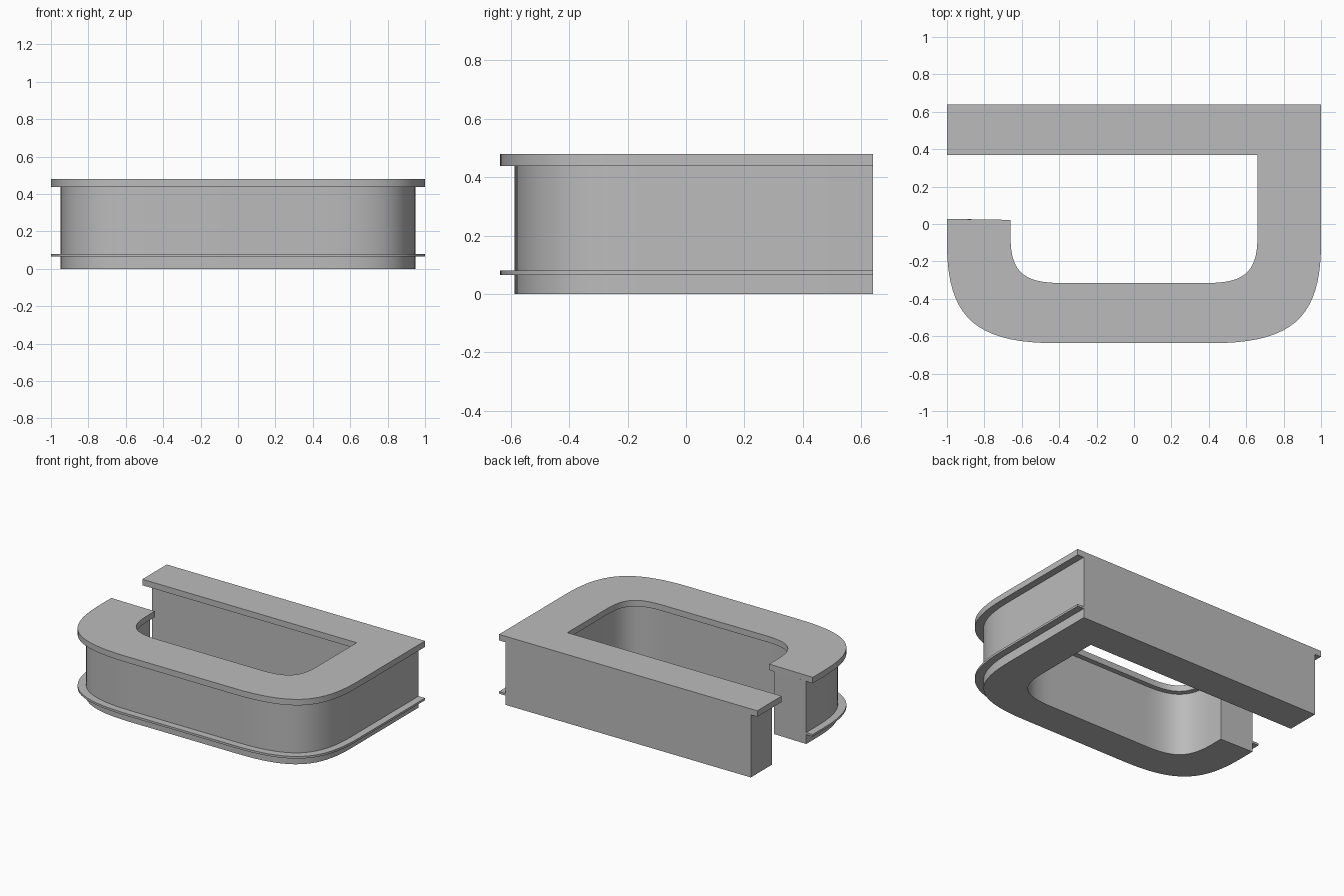
import bpy
import bmesh
import math
from mathutils import Vector
from mathutils.geometry import interpolate_bezier

cube = bpy.data.objects.get("Cube")
if cube:
    bpy.data.objects.remove(cube, do_unlink=True)

grey = bpy.data.materials.new("plain grey")
grey.use_nodes = True
colour = (0.5, 0.5, 0.5, 1)
grey.diffuse_color = colour
grey.node_tree.nodes["Principled BSDF"].inputs["Base Color"].default_value = colour

BACK = 0.64


def corner(cx, cy, start_y, end_x):
    """Soft left-hand corner, running from the side edge to the front edge."""
    start, point, end = Vector((cx, start_y)), Vector((cx, cy)), Vector((end_x, cy))
    return [p.to_2d() for p in interpolate_bezier(
        start.to_3d(), start.lerp(point, 0.71).to_3d(),
        end.lerp(point, 0.77).to_3d(), end.to_3d(), 20)]


def u_path(half, front, start_y, end_x, tip_y, back_y):
    """Edge running from the open tip, round the front, to the back."""
    left = corner(-half, front, start_y, end_x)
    right = [Vector((-p.x, p.y)) for p in reversed(left)]
    return [Vector((-half, tip_y))] + left + right + [Vector((half, back_y))]


def outer_path(inset):
    return u_path(1 - inset, -0.637 + inset, -0.1, -0.42, 0.027, BACK)


def inner_path(inset):
    return u_path(0.66 + inset, -0.315 - inset, -0.07, -0.4, 0.022, 0.37 + inset)


def desk_outline(outer_inset, inner_inset):
    """Closed plan of the desk: a rounded hook with a straight back arm."""
    end_x = -1 + outer_inset
    arm = [Vector((end_x, BACK)), Vector((end_x, 0.37 + inner_inset))]
    return outer_path(outer_inset) + arm + inner_path(inner_inset)[::-1]


def slab(name, outline, bottom, top):
    bm = bmesh.new()
    face = bm.faces.new([bm.verts.new((p.x, p.y, bottom)) for p in outline])
    raised = bmesh.ops.extrude_face_region(bm, geom=[face], use_keep_orig=True)
    verts = [v for v in raised["geom"] if isinstance(v, bmesh.types.BMVert)]
    bmesh.ops.translate(bm, verts=verts, vec=(0, 0, top - bottom))
    bmesh.ops.recalc_face_normals(bm, faces=bm.faces)
    mesh = bpy.data.meshes.new(name)
    bm.to_mesh(mesh)
    bm.free()
    mesh.materials.append(grey)
    obj = bpy.data.objects.new(name, mesh)
    bpy.context.collection.objects.link(obj)
    bpy.ops.object.select_all(action="DESELECT")
    obj.select_set(True)
    bpy.context.view_layer.objects.active = obj
    bpy.ops.object.shade_smooth_by_angle(angle=math.radians(30))


# Desk walls, overhanging counter, and thin ledge round the outside
slab("desk_body", desk_outline(0.05, 0.035), 0, 0.44)
slab("counter_top", desk_outline(0, 0), 0.438, 0.48)
slab("lower_ledge", outer_path(0) + outer_path(0.05)[::-1], 0.065, 0.08)
